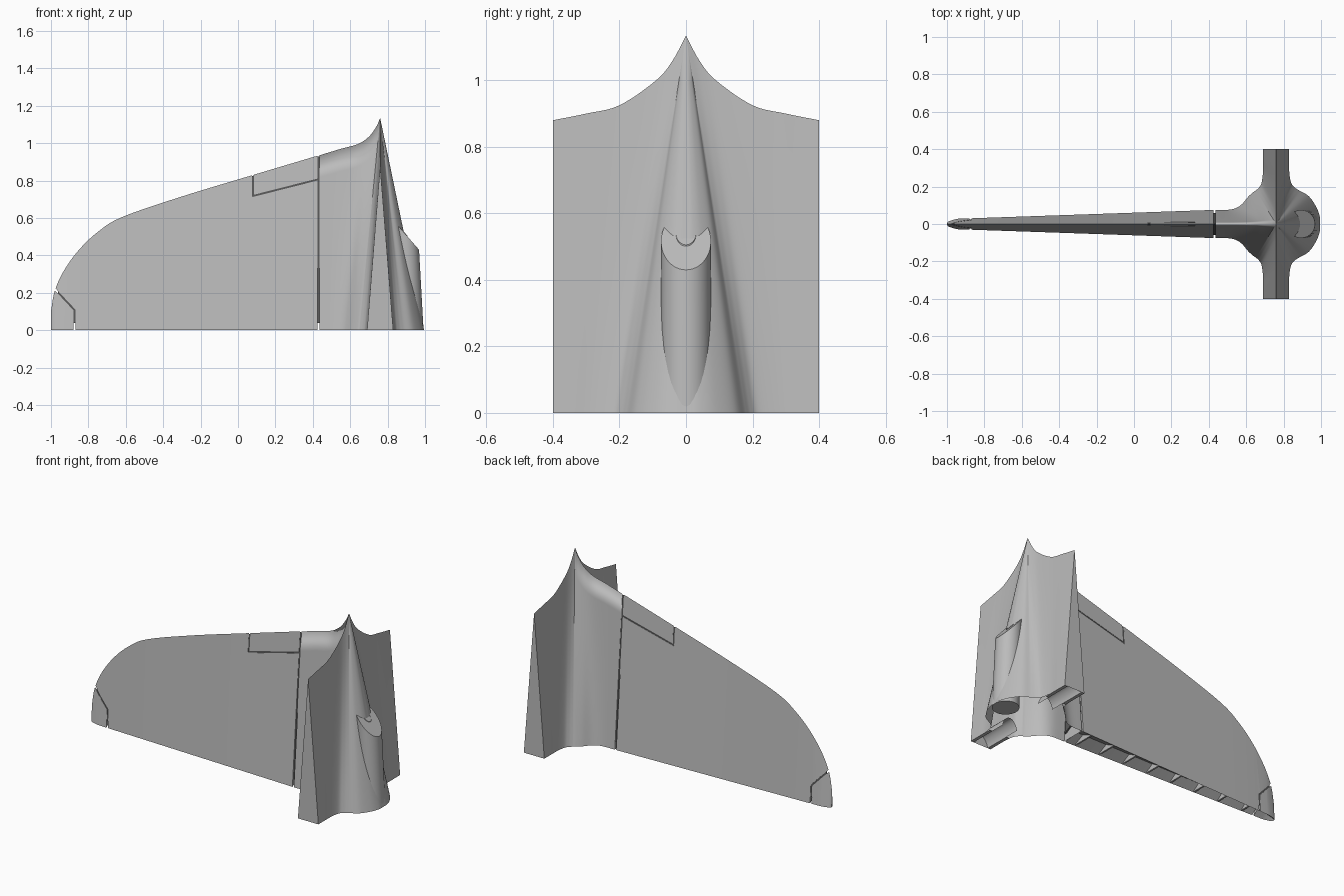
import bpy, math
from mathutils import Vector

if "Cube" in bpy.data.objects:
    bpy.data.objects.remove(bpy.data.objects["Cube"])


def material(name, value):
    mat = bpy.data.materials.new(name)
    mat.use_nodes = True
    mat.diffuse_color = (value, value, value, 1)
    mat.node_tree.nodes["Principled BSDF"].inputs["Base Color"].default_value = (value, value, value, 1)
    return mat


grey = material("plain grey", 0.5)
dark = material("gap grey", 0.1)


def add(name, verts, faces, mat=grey, smooth=True):
    mesh = bpy.data.meshes.new(name)
    mesh.from_pydata([tuple(v) for v in verts], [], faces)
    mesh.validate()
    mesh.materials.append(mat)
    obj = bpy.data.objects.new(name, mesh)
    bpy.context.collection.objects.link(obj)
    bpy.ops.object.select_all(action='DESELECT')
    obj.select_set(True)
    bpy.context.view_layer.objects.active = obj
    bpy.ops.object.mode_set(mode='EDIT')
    bpy.ops.mesh.select_all(action='SELECT')
    bpy.ops.mesh.remove_doubles(threshold=0.00005)
    bpy.ops.mesh.normals_make_consistent(inside=False)
    bpy.ops.object.mode_set(mode='OBJECT')
    if smooth:
        bpy.ops.object.shade_smooth_by_angle(angle=math.radians(32))
    return obj


def loft(rings, closed=True, caps=True):
    """Join equal-length rings of points with quads."""
    n = len(rings[0])
    verts = [v for ring in rings for v in ring]
    faces = [(i * n + j, i * n + (j + 1) % n, (i + 1) * n + (j + 1) % n, (i + 1) * n + j)
             for i in range(len(rings) - 1) for j in range(n if closed else n - 1)]
    if caps:
        faces += [tuple(range(n))[::-1], tuple(range(len(verts) - n, len(verts)))]
    return verts, faces


def spline(pts, steps=6):
    """Smooth curve through points of any dimension."""
    pts = [Vector(p) for p in pts]
    p = [pts[0] * 2 - pts[1]] + pts + [pts[-1] * 2 - pts[-2]]
    out = []
    for i in range(1, len(p) - 2):
        a, b, c, d = p[i - 1:i + 3]
        for s in range(steps):
            t = s / steps
            out.append(0.5 * (2 * b + (c - a) * t + (2 * a - 5 * b + 4 * c - d) * t * t
                              + (3 * b - a - 3 * c + d) * t ** 3))
    return out + [pts[-1]]


def mirror_y(obj):
    mod = obj.modifiers.new("mirror", 'MIRROR')
    mod.use_axis = (False, True, False)


# Tail body: straight rulings from a base outline (x, y) to the trailing edge (y or x, z)
APEX = (0.76, 1.135)
fin_fillet = [(x, y, tx, 0, tz) for x, y, tx, tz in (
    (.435, .075, .435, .935), (.52, .078, .55, .97), (.57, .10, .64, .995),
    (.61, .145, .70, 1.035), (.635, .168, .74, 1.09), (.65, .178, *APEX))]
stub_edge = ((.178, 0, 1.135), (.195, .04, 1.06), (.22, .09, 1.0),
             (.28, .20, .925), (.34, .30, .90), (.40, .40, .88))
stub_front = [(x, y, .76, ty, tz) for x, (y, ty, tz) in
              zip((.65, .668, .682, .69, .69, .69), stub_edge)]
stub_back = [(x, y, .76, ty, tz) for x, (y, ty, tz) in
             zip((.885, .86, .84, .83, .83, .83), stub_edge)][::-1]
cone = [(x, y, .76, 0, 1.135) for x, y in
        ((.885, .178), (.935, .148), (.975, .09), (.993, .04), (.995, 0))]
ROWS = 8
lines = []
for part in (fin_fillet, stub_front, stub_back, cone):
    for q in spline(part):
        base, tip = Vector((q[0], q[1], 0)), Vector((q[2], q[3], q[4]))
        lines.append([base.lerp(tip, r / ROWS) for r in range(ROWS + 1)])
mirror_y(add("tail_body", *loft(lines, closed=False, caps=False)))

# Wall closing the body beside the fin gap
add("body_root_wall", [(.436, .075, 0), (.436, -.075, 0), (.436, 0, .935)], [(0, 1, 2)])

# Stub tips with an arched notch, and the hinge trough running inward
arch = [(.76 + .05 * math.cos(a), .062 * math.sin(a) ** 1.3)
        for a in (math.pi * i / 12 for i in range(13))]
arch[0], arch[-1] = (.81, 0), (.71, 0)
tip = [(.76, .88), (.83, 0)] + arch + [(.69, 0)]
mirror_y(add("stub_tip", [(x, .4, z) for x, z in tip], [tuple(range(len(tip)))], smooth=False))
trough = [[(x, y, z) for x, z in arch] for y in (.15, .4)]
mirror_y(add("hinge_trough", *loft(trough, closed=False, caps=False)))
for name, x0, x1 in (("front_rim", .69, .71), ("back_rim", .81, .83)):
    mirror_y(add(name, [(x0, .24, 0), (x1, .24, 0), (x1, .4, 0), (x0, .4, 0)], [(0, 1, 2, 3)]))

# Fin: tapered blade with a curved tip and a shallow groove under it
outline = spline([(-1, .10), (-.98, .21), (-.93, .32), (-.85, .43), (-.75, .525),
                  (-.62, .605), (-.30, .715), (.08, .83), (.425, .933)], 5)


def half_thickness(x):
    u = max(0, x + 1)
    return min(.004 + .10 * math.sqrt(u), .026 + .0345 * u)


def blade(x0, scale, lift):
    rings = []
    for x, z in outline:
        if x < x0:
            continue
        h = half_thickness(x) * scale
        rings.append([(x, h, lift), (x, 0, z - lift * .1),
                      (x, -h, lift), (x, 0, lift + min(.035, h * .8))])
    return rings


fin = add("fin", *loft(blade(-2, 1, 0)))

# Gaps around the trim tab and the tip panel
gaps = [((.08, .90), (.08, .717)), ((.076, .717), (.45, .812)),
        ((-1.01, .253), (-.873, .107)), ((-.875, .111), (-.875, -.05))]
for i, (a, b) in enumerate(gaps):
    a, b = Vector((a[0], 0, a[1])), Vector((b[0], 0, b[1]))
    side = (b - a).cross(Vector((0, 1, 0))).normalized() * .005
    deep = Vector((0, .2, 0))
    rings = [[p + side + deep, p - side + deep, p - side - deep, p + side - deep] for p in (a, b)]
    cutter = add("gap_cutter", *loft(rings), smooth=False)
    cutter.hide_render = True
    cutter.hide_set(True)
    cutter.display_type = 'WIRE'
    mod = fin.modifiers.new("gap", 'BOOLEAN')
    mod.operation, mod.solver, mod.object = 'DIFFERENCE', 'EXACT', cutter

# Dark core behind the gaps, reaching into the body
core = blade(-.97, .8, .04)
core.append([(.445, .06, .04), (.445, 0, .93), (.445, -.06, .04), (.445, 0, .075)])
add("fin_core", *loft(core), mat=dark)

# Small hinge ribs in the groove under the fin
for i in range(8):
    x = .36 - i * .165
    h = half_thickness(x) * .97
    rings = [[(x + d, h, .001), (x + d, 0, min(.035, h * .8) + .002), (x + d, -h, .001)]
             for d in (-.005, .005)]
    add("hinge_rib", *loft(rings), smooth=False)


# Outlet fairing on the cone, cut off at a slant
def circle(cx, r, height, n=40):
    pts = [(cx + r * math.cos(2 * math.pi * i / n), r * math.sin(2 * math.pi * i / n)) for i in range(n)]
    return [(x, y, height(x)) for x, y in pts]


def slant(x):
    return .43 + (.968 - x) * 1.15


add("outlet_fairing", *loft([circle(.917, .075, lambda x: 0.002), circle(.893, .075, slant)]))

# Pipe opening: a thin ring lying on the slanted face
ring = [circle(.876, r, lambda x, up=up: slant(x) + up)
        for r, up in ((.030, -.004), (.030, .004), (.026, .004), (.026, -.004))]
add("pipe_rim", *loft(ring + ring[:1], caps=False))

# Slim spine above the outlet with a rounded upper end
spine = [circle(.842, .052, lambda x: .48), circle(.776, .031, lambda x: .88)]
for k in range(1, 7):
    a = k / 6 * math.pi / 2
    spine.append(circle(.776 - .007 * math.sin(a), .031 * math.cos(a) + .0005,
                        lambda x, a=a: .88 + .044 * math.sin(a)))
add("outlet_spine", *loft(spine))
